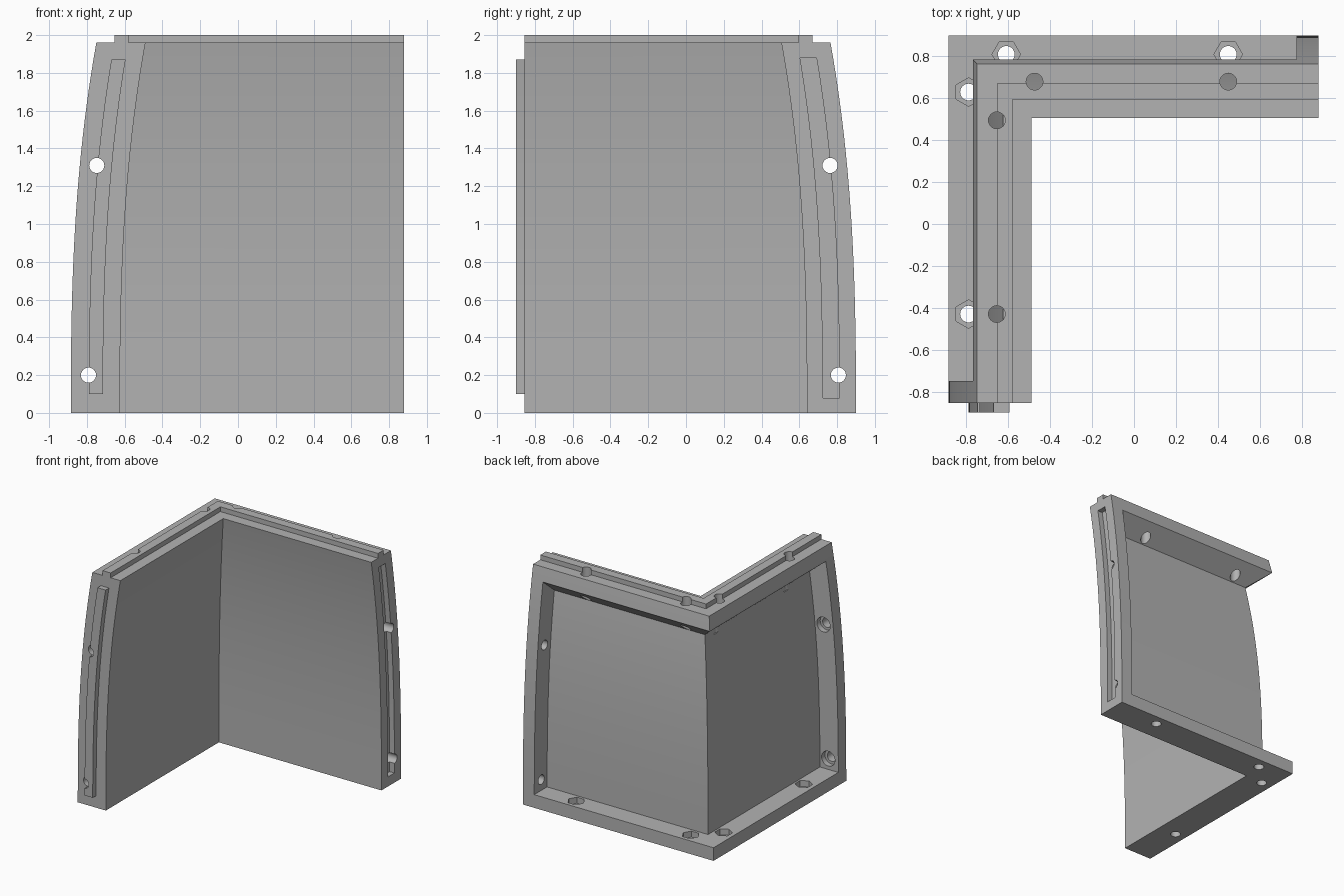
import bpy, bmesh, math
from mathutils import Matrix, Vector

cube = bpy.data.objects.get("Cube")
if cube:
    bpy.data.objects.remove(cube, do_unlink=True)

LEFT, BACK = -0.885, 0.9        # outer faces at the base
FRONT, RIGHT = -0.855, 0.88     # the two open ends
RIM, THICK, DEPTH = 1.96, 0.26, 0.17
FLANGE = 0.105
STEPS = 24

grey = bpy.data.materials.new("plain grey")
grey.use_nodes = True
grey.diffuse_color = (0.45, 0.45, 0.45, 1)
grey.node_tree.nodes["Principled BSDF"].inputs["Base Color"].default_value = (0.45, 0.45, 0.45, 1)


def lean(z):
    """Inward curve of the walls at height z."""
    return 0.135 * (max(0, min(z, RIM)) / RIM) ** 2.6


def rise(offset, low, high):
    """Profile points following the wall curve at a constant depth."""
    return [(offset, low + (high - low) * i / STEPS) for i in range(STEPS + 1)]


def make(name, bm):
    bmesh.ops.recalc_face_normals(bm, faces=bm.faces)
    mesh = bpy.data.meshes.new(name)
    bm.to_mesh(mesh)
    bm.free()
    mesh.materials.append(grey)
    obj = bpy.data.objects.new(name, mesh)
    bpy.context.collection.objects.link(obj)
    return obj


def sweep(name, profile, stations):
    """Loft a (depth, height) profile through stations placed along the L."""
    bm = bmesh.new()
    rings = []
    for station in stations:
        ring = []
        for o, z in profile:
            x, y = LEFT + lean(z) + o, BACK - lean(z) - o
            ring.append(bm.verts.new(station(x, y, z)))
        rings.append(ring)
    n = len(profile)
    for a, b in zip(rings, rings[1:]):
        for i in range(n):
            j = (i + 1) % n
            bm.faces.new((a[i], a[j], b[j], b[i]))
    bm.faces.new(rings[0])
    bm.faces.new(rings[-1][::-1])
    return make(name, bm)


def on_left(y0):
    return lambda x, y, z: (x, y0, z)


def on_back(x0):
    return lambda x, y, z: (x0, y, z)


def corner(x, y, z):
    return (x, y, z)


def prism(name, start, axis, length, radius, sides=24, turn=0):
    """Cylinder or hexagon from start along axis."""
    bm = bmesh.new()
    direction = Vector(axis)
    mat = (Matrix.Translation(Vector(start) + direction * length / 2)
           @ direction.to_track_quat('Z', 'Y').to_matrix().to_4x4()
           @ Matrix.Rotation(turn, 4, 'Z'))
    bmesh.ops.create_cone(bm, cap_ends=True, segments=sides, radius1=radius,
                          radius2=radius, depth=length, matrix=mat)
    return make(name, bm)


def combine(target, tool, operation):
    tool.hide_render = True
    mod = target.modifiers.new("cut", 'BOOLEAN')
    mod.operation, mod.solver, mod.object = operation, 'EXACT', tool
    bpy.ops.object.select_all(action='DESELECT')
    bpy.context.view_layer.objects.active = target
    target.select_set(True)
    bpy.ops.object.modifier_apply(modifier=mod.name)
    bpy.data.objects.remove(tool, do_unlink=True)


# Solid corner wall with the locating ridge on its rim
profile = rise(0, 0, RIM) + [(0.095, RIM), (0.095, 2.0), (0.17, 2.0), (0.17, RIM)]
profile += rise(THICK, 0, RIM)[::-1]
shell = sweep("corner_wall", profile, [on_left(FRONT), corner, on_back(RIGHT)])

# Raised tongue on the front end
strip = rise(0.095, 0.1, 1.87) + rise(0.17, 0.1, 1.87)[::-1]
combine(shell, sweep("end_tongue", strip, [on_left(-0.9), on_left(-0.8)]), 'UNION')

cutters = []

# Outer recess, leaving flanges at the base, ends and rim, with a sloped rim underside
recess = rise(DEPTH, 0.11, 1.72) + [(0, 1.845), (-0.3, 2.06), (-0.3, 0.11)]
cutters.append(sweep("recess", recess, [on_left(FRONT + FLANGE), corner, on_back(RIGHT - FLANGE)]))

# Matching groove in the right end
slot = rise(0.088, 0.08, 1.88) + rise(0.175, 0.08, 1.88)[::-1]
cutters.append(sweep("end_groove", slot, [on_back(RIGHT - 0.045), on_back(RIGHT + 0.1)]))

# Base flange bolt holes with hexagonal nut pockets
up = (0, 0, 1)
for x, y, turn in ((-0.79, 0.63, 0), (-0.79, -0.43, 0),
                   (-0.61, 0.81, math.pi / 2), (0.45, 0.81, math.pi / 2)):
    cutters.append(prism("base_hole", (x, y, -0.1), up, 0.3, 0.04))
    cutters.append(prism("base_pocket", (x, y, 0.06), up, 0.1, 0.068, 6, turn))

# Rim flange bolt holes
for x, y in ((-0.655, 0.495), (-0.655, -0.43), (-0.475, 0.68), (0.45, 0.68)):
    cutters.append(prism("rim_hole", (x, y, 1.68), up, 0.4, 0.04))

# End flange holes: round counterbores at the front, hexagonal pockets at the right
for depth, z in ((0.093, 0.2), (0.09, 1.31)):
    x, y = LEFT + lean(z) + depth, BACK - lean(z) - depth
    cutters.append(prism("front_hole", (x, FRONT - 0.1, z), (0, 1, 0), 0.3, 0.04))
    cutters.append(prism("front_bore", (x, FRONT + 0.06, z), (0, 1, 0), 0.1, 0.062))
    cutters.append(prism("right_hole", (RIGHT - 0.2, y, z), (1, 0, 0), 0.3, 0.04))
    pocket = prism("right_pocket", (0, 0, 0), up, 0.1, 0.068, 6)
    # stand the hexagon upright, one corner pointing up
    pocket.data.transform(Matrix.Translation((RIGHT - 0.155, y, z))
                          @ Matrix.Rotation(math.pi / 2, 4, 'X')
                          @ Matrix.Rotation(math.pi / 2, 4, 'Y')
                          @ Matrix.Translation((0, 0, -0.05)))
    cutters.append(pocket)

for cutter in cutters:
    combine(shell, cutter, 'DIFFERENCE')

bpy.ops.object.shade_smooth_by_angle(angle=math.radians(20))
